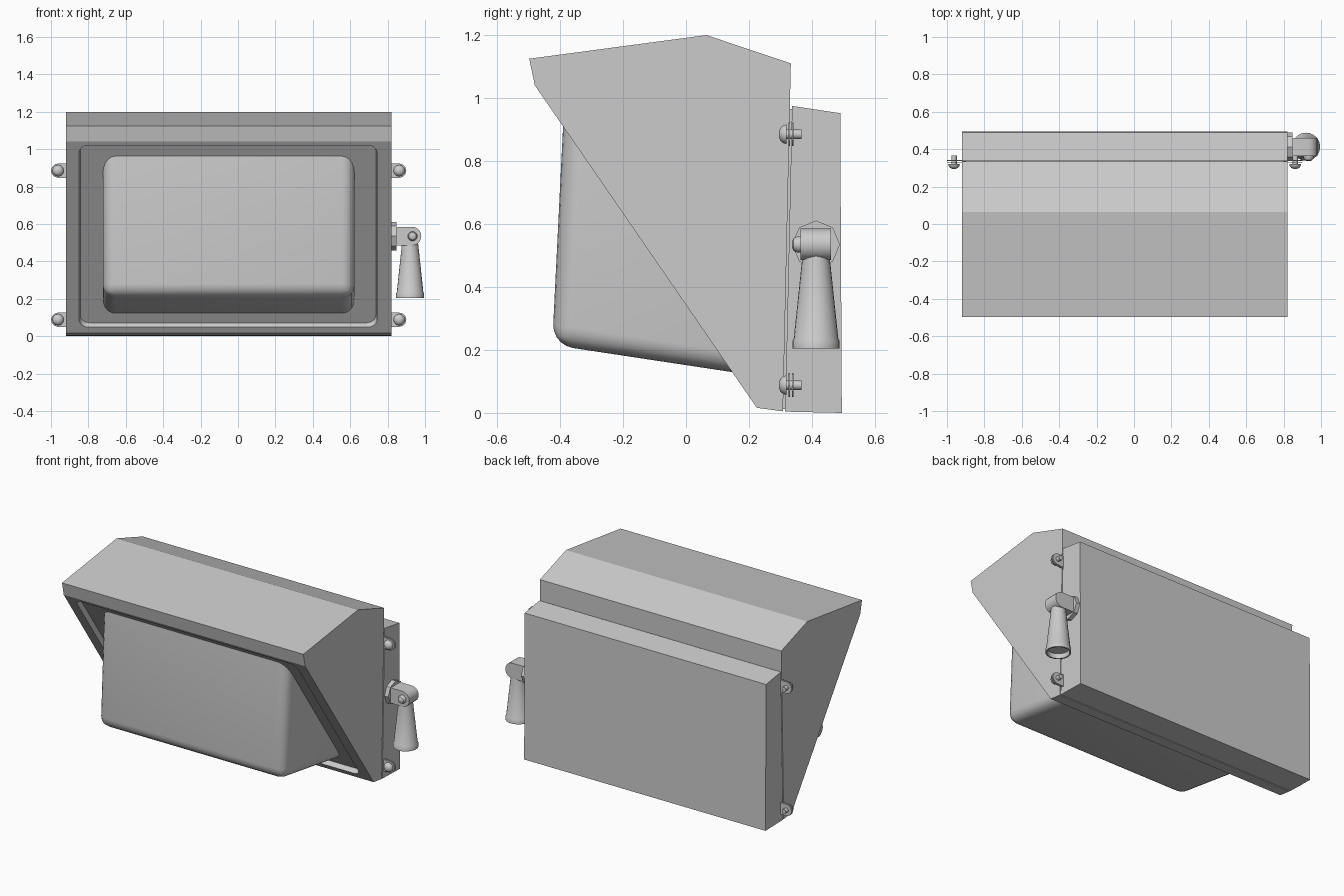
import bpy, bmesh
from math import pi, sin, cos, radians
from mathutils import Matrix, Vector

if "Cube" in bpy.data.objects:
    bpy.data.objects.remove(bpy.data.objects["Cube"])

X0, X1 = -0.92, 0.82          # housing width
CX = (X0 + X1) / 2


def finish(bm, name, smooth=None):
    bmesh.ops.recalc_face_normals(bm, faces=bm.faces)
    me = bpy.data.meshes.new(name)
    bm.to_mesh(me)
    bm.free()
    ob = bpy.data.objects.new(name, me)
    bpy.context.collection.objects.link(ob)
    if smooth:
        bpy.ops.object.select_all(action='DESELECT')
        ob.select_set(True)
        bpy.context.view_layer.objects.active = ob
        bpy.ops.object.shade_smooth_by_angle(angle=radians(smooth))
    return ob


def loft(bm, rings, cap=True):
    """Join equal-length point rings with quads and cap both ends."""
    vs = [[bm.verts.new(p) for p in r] for r in rings]
    n = len(vs[0])
    for a, b in zip(vs, vs[1:]):
        for i in range(n):
            bm.faces.new((a[i], a[(i + 1) % n], b[(i + 1) % n], b[i]))
    if cap:
        bm.faces.new(vs[0][::-1])
        bm.faces.new(vs[-1])
    return vs


def extrude_yz(name, prof, x0=X0, x1=X1):
    bm = bmesh.new()
    loft(bm, [[(x, y, z) for y, z in prof] for x in (x0, x1)])
    return finish(bm, name)


def lathe(name, prof, loc, axis, n=16, smooth=35):
    """Revolve (radius, height) pairs about an axis through loc."""
    bm = bmesh.new()
    rot = Vector(axis).to_track_quat('Z', 'Y').to_matrix()
    loft(bm, [[rot @ Vector((r * cos(2 * pi * i / n), r * sin(2 * pi * i / n), h)) + Vector(loc)
               for i in range(n)] for r, h in prof])
    return finish(bm, name, smooth)


def rounded_rect(hu, hv, r, seg=6):
    pts = []
    for k, (su, sv) in enumerate([(1, 1), (-1, 1), (-1, -1), (1, -1)]):
        for i in range(seg + 1):
            a = (k + i / seg) * pi / 2
            pts.append((su * (hu - r) + r * cos(a), sv * (hv - r) + r * sin(a)))
    return pts


# Hood with a sloping front
hood = extrude_yz("hood", [(-0.498, 1.125), (0.065, 1.2), (0.333, 1.11),
                           (0.308, 0.005), (0.225, 0.016), (-0.48, 1.04)])

# Shallow rounded recess in the sloping front
down = Vector((0, 0.705, -1.025)).normalized()
up, right = -down, Vector((1, 0, 0))
out = right.cross(up)
mid = Vector((CX - 0.003, -0.1275, 0.5275)) + up * 0.008
bm = bmesh.new()
loft(bm, [[mid + right * u + up * v + out * w for u, v in rounded_rect(hu, hv, 0.05)]
          for hu, hv, w in ((0.79, 0.583, -0.032), (0.797, 0.59, 0), (0.797, 0.59, 0.04))])
cutter = finish(bm, "recess_cutter")
mod = hood.modifiers.new("recess", 'BOOLEAN')
mod.operation = 'DIFFERENCE'
mod.solver = 'EXACT'
mod.object = cutter
bpy.context.view_layer.objects.active = hood
bpy.ops.object.modifier_apply(modifier="recess")
bpy.data.objects.remove(cutter)

# Bulging glass lens: wedge with rounded outer edges
bm = bmesh.new()
wedge = [(-0.386, 1.0), (-0.425, 0.216), (0.25, 0.114)]
loft(bm, [[(x, y, z) for y, z in wedge] for x in (-0.722, 0.622)])
edges = []
for e in bm.edges:
    a, b = (v.co for v in e.verts)
    if a.y < -0.4 or b.y < -0.4:
        edges.append(e)
bmesh.ops.bevel(bm, geom=edges, offset=0.065, segments=5, profile=0.5, affect='EDGES')
finish(bm, "lens", 40)

# Rear box and gasket
extrude_yz("rear_box", [(0.337, 0.975), (0.49, 0.952), (0.495, 0.0), (0.315, 0.004)])
extrude_yz("gasket", [(0.325, 0.965), (0.345, 0.965), (0.325, 0.012), (0.303, 0.012)],
           X0 + 0.02, X1 - 0.02)

# Paired tabs with domed screws at the four corners
for side, edge in ((-1, X0), (1, X1)):
    for zc in (0.885, 0.088):
        cx = edge + side * 0.042
        for k, y in enumerate((0.325, 0.336)):
            pts = [(edge - side * 0.01, zc - 0.038), (cx, zc - 0.038)]
            pts += [(cx + side * 0.038 * cos(a), zc + 0.038 * sin(a))
                    for a in (-pi / 3, -pi / 6, 0, pi / 6, pi / 3)]
            pts += [(cx, zc + 0.038), (edge - side * 0.01, zc + 0.038)]
            bm = bmesh.new()
            loft(bm, [[(x, yy, z) for x, z in pts] for yy in (y, y + 0.005)])
            finish(bm, "tab")
        lathe("screw", [(0.015, -0.042), (0.015, 0.005), (0.031, 0.005), (0.029, 0.015),
                        (0.021, 0.025), (0.009, 0.03)], (cx, 0.325, zc), (0, -1, 0), 12)

# Swivel mount: octagonal nut, knuckle, pivot screw
lathe("swivel_nut", [(0.076, -0.01), (0.076, 0.027)], (X1, 0.413, 0.535), (1, 0, 0), 8, None)
arc = [(0.93 + 0.05 * cos(a), 0.535 + 0.05 * sin(a))
       for a in [(-90 + 18 * i) * pi / 180 for i in range(11)]]
bm = bmesh.new()
loft(bm, [[(x, y, z) for x, z in [(0.84, 0.585), (0.84, 0.485)] + arc] for y in (0.363, 0.461)])
finish(bm, "knuckle", 35)
lathe("pivot_screw", [(0.026, -0.005), (0.026, 0.008), (0.02, 0.02), (0.008, 0.026)],
      (0.933, 0.362, 0.535), (0, -1, 0), 12)

# Hollow flared sensor tube
lathe("sensor_tube", [(0.040, 0.52), (0.045, 0.48), (0.071, 0.235), (0.075, 0.228), (0.075, 0.205),
                      (0.066, 0.205), (0.064, 0.235)], (0.92, 0.413, 0), (0, 0, 1), 24)
